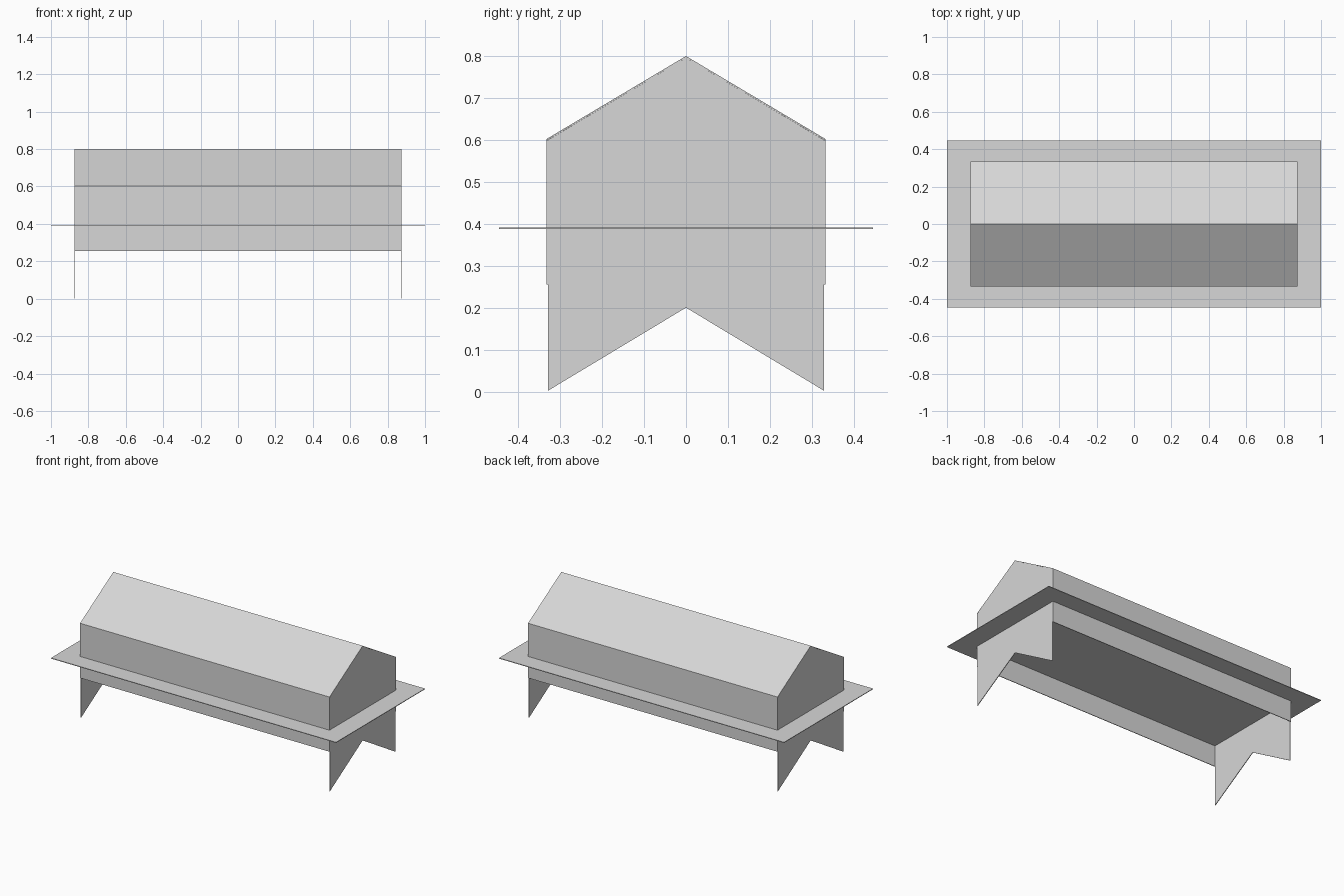
import bpy, bmesh
from mathutils import Vector

if "Cube" in bpy.data.objects:
    bpy.data.objects.remove(bpy.data.objects["Cube"])

# single light grey card colour
grey = bpy.data.materials.new("light grey card")
grey.diffuse_color = (0.68, 0.68, 0.68, 1.0)
grey.use_nodes = True
grey.node_tree.nodes["Principled BSDF"].inputs["Base Color"].default_value = grey.diffuse_color

T = 0.004        # card thickness
HX = 0.875       # half length of the house
HY = 0.333       # half width of the house


def prism(name, profile, x0, x1):
    """Extrude a (y, z) outline along x from x0 to x1."""
    bm = bmesh.new()
    face = bm.faces.new([bm.verts.new((x0, y, z)) for y, z in profile])
    grown = bmesh.ops.extrude_face_region(bm, geom=[face])
    verts = [v for v in grown["geom"] if isinstance(v, bmesh.types.BMVert)]
    bmesh.ops.translate(bm, verts=verts, vec=Vector((x1 - x0, 0, 0)))
    bmesh.ops.recalc_face_normals(bm, faces=bm.faces)
    mesh = bpy.data.meshes.new(name)
    bm.to_mesh(mesh)
    bm.free()
    mesh.materials.append(grey)
    obj = bpy.data.objects.new(name, mesh)
    bpy.context.collection.objects.link(obj)
    return obj


def rect(y0, y1, z0, z1):
    return [(y0, z0), (y1, z0), (y1, z1), (y0, z1)]


# pitched roof folded from one sheet
prism("roof", [(-HY, 0.602), (0, 0.80), (HY, 0.602),
               (HY, 0.598), (0, 0.796), (-HY, 0.598)], -HX, HX)

# wide flat shelf running through the house
prism("shelf", rect(-0.446, 0.446, 0.3875, 0.3915), -1.0, 1.0)

# long side walls
for name, s in (("front_wall", -1), ("back_wall", 1)):
    prism(name, rect(s * (HY - T), s * HY, 0.255, 0.599), -HX, HX)

# gable ends with a notched bottom that forms the legs
w = HY - T
gable = [(-w, 0.002), (0, 0.20), (w, 0.002), (w, 0.600), (0, 0.796), (-w, 0.600)]
for name, s in (("left_gable", -1), ("right_gable", 1)):
    prism(name, gable, s * (HX - T), s * HX)
